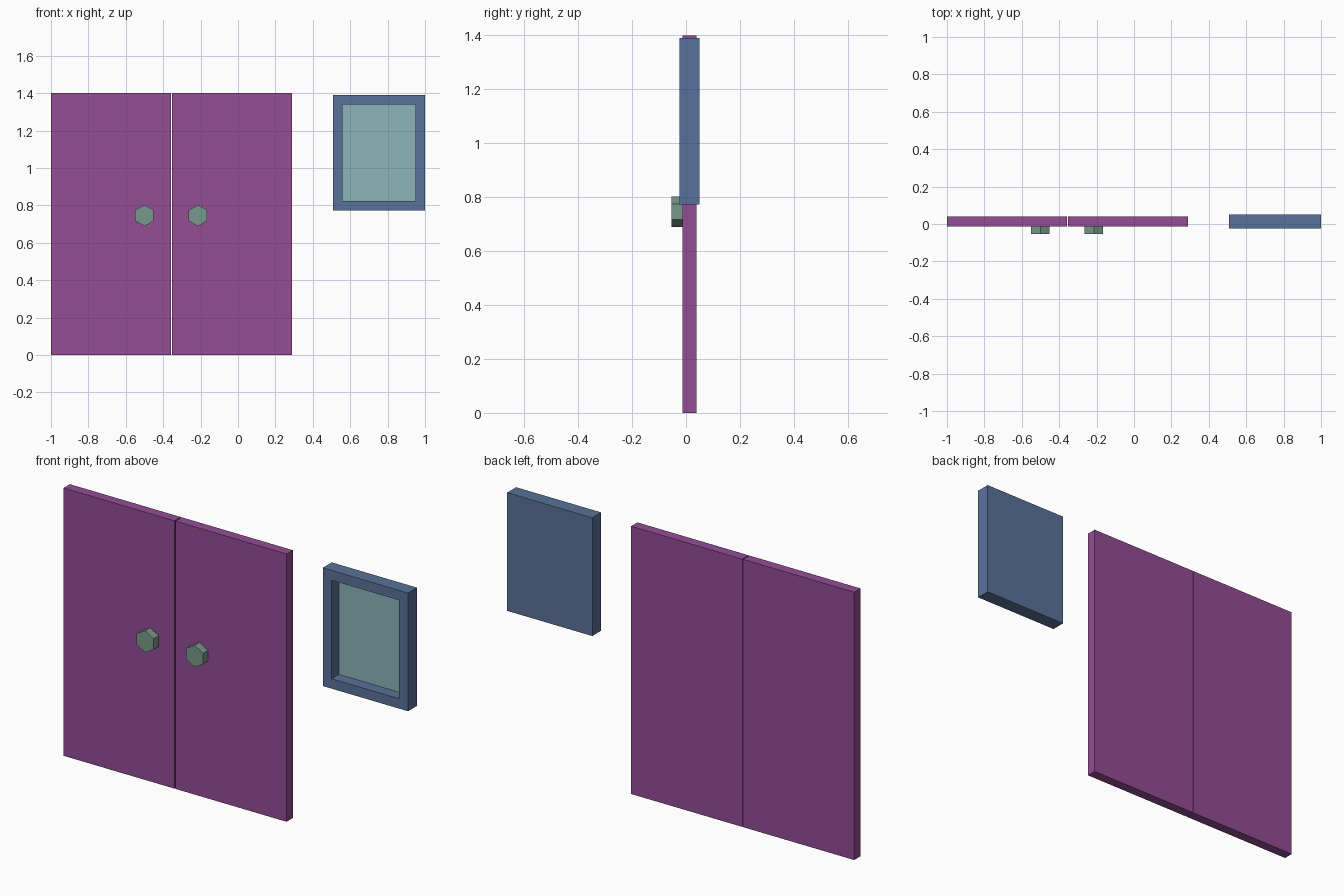
import bpy
import bmesh
from mathutils import Matrix, Vector

cube = bpy.data.objects.get("Cube")
if cube:
    bpy.data.objects.remove(cube, do_unlink=True)


def material(name, rgb):
    mat = bpy.data.materials.new(name)
    mat.use_nodes = True
    mat.diffuse_color = (*rgb, 1)
    mat.node_tree.nodes["Principled BSDF"].inputs["Base Color"].default_value = (*rgb, 1)
    return mat


purple = material("purple paint", (0.292, 0.074, 0.301))
blue = material("blue frame", (0.098, 0.171, 0.319))
glass = material("pale teal glass", (0.266, 0.462, 0.479))
green = material("grey green knob", (0.195, 0.314, 0.262))


def finish(name, bm, *mats):
    mesh = bpy.data.meshes.new(name)
    bm.to_mesh(mesh)
    bm.free()
    for mat in mats:
        mesh.materials.append(mat)
    obj = bpy.data.objects.new(name, mesh)
    bpy.context.collection.objects.link(obj)
    return obj


def box(low, high):
    low, high = Vector(low), Vector(high)
    bm = bmesh.new()
    place = Matrix.Translation((low + high) / 2) @ Matrix.Diagonal((*(high - low), 1))
    bmesh.ops.create_cube(bm, size=1, matrix=place)
    return bm


# Two door leaves with a narrow gap, each with a hexagonal knob
FRONT, BACK = -0.013, 0.039
for side, x0, x1, knob_x in (("right", -1, -0.358, -0.5), ("left", -0.353, 0.29, -0.214)):
    finish(side + "_door", box((x0, FRONT, 0), (x1, BACK, 1.4)), purple)
    bm = bmesh.new()
    bmesh.ops.create_cone(bm, cap_ends=True, segments=6, radius1=0.057, radius2=0.057, depth=0.04,
                          matrix=Matrix.Translation((knob_x, FRONT - 0.02, 0.746))
                          @ Matrix.Rotation(1.570796, 4, "X"))
    finish(side + "_knob", bm, green)

# Window: solid block with the front face inset and pushed in as the pane
bm = box((0.507, -0.024, 0.772), (1, 0.05, 1.39))
pane = min(bm.faces, key=lambda f: f.calc_center_median().y)
bmesh.ops.inset_individual(bm, faces=[pane], thickness=0.073)
pocket = bmesh.ops.extrude_discrete_faces(bm, faces=[pane])["faces"][0]
bmesh.ops.translate(bm, verts=pocket.verts, vec=(0, 0.06, 0))
pocket.material_index = 1
bmesh.ops.recalc_face_normals(bm, faces=bm.faces)
finish("window", bm, blue, glass)
